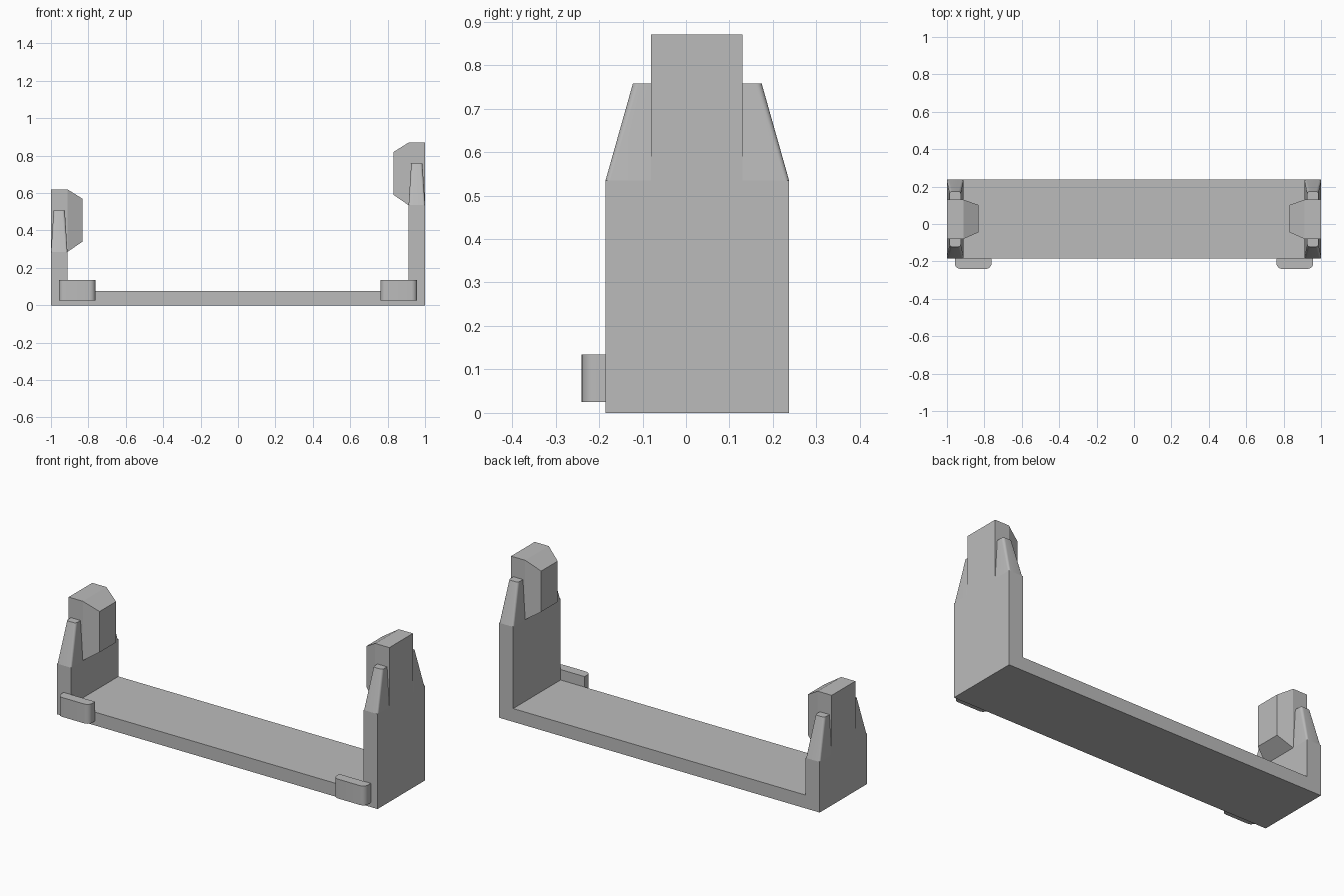
import bpy, bmesh
from math import cos, sin, pi

cube = bpy.data.objects.get("Cube")
if cube:
    bpy.data.objects.remove(cube)

FRONT, BACK = -0.185, 0.237
WALL = 0.088
PAD_FRONT, PAD_BACK = -0.08, 0.13

grey = bpy.data.materials.new("plain grey")
grey.use_nodes = True
grey.diffuse_color = (0.5, 0.5, 0.5, 1)
grey.node_tree.nodes["Principled BSDF"].inputs["Base Color"].default_value = (0.5, 0.5, 0.5, 1)


def loft(name, rings, smooth=False):
    """Skin closed rings of equal length and cap both ends."""
    bm = bmesh.new()
    rows = [[bm.verts.new(p) for p in ring] for ring in rings]
    n = len(rows[0])
    for a, b in zip(rows, rows[1:]):
        for i in range(n):
            j = (i + 1) % n
            bm.faces.new((a[i], a[j], b[j], b[i]))
    bm.faces.new(rows[0])
    bm.faces.new(rows[-1])
    bmesh.ops.recalc_face_normals(bm, faces=bm.faces)
    mesh = bpy.data.meshes.new(name)
    bm.to_mesh(mesh)
    bm.free()
    mesh.materials.append(grey)
    obj = bpy.data.objects.new(name, mesh)
    bpy.context.collection.objects.link(obj)
    if smooth:
        bpy.ops.object.select_all(action='DESELECT')
        obj.select_set(True)
        bpy.context.view_layer.objects.active = obj
        bpy.ops.object.shade_smooth_by_angle(angle=pi / 6)
    return obj


def rounded_outline(x0, x1, inner, outer, r, z, steps=6):
    """Rectangle in plan with the two corners on the outer side rounded."""
    s = 1 if outer > inner else -1
    pts = [(x0, inner, z)]
    for cx, start in ((x0 + r, pi), (x1 - r, pi / 2)):
        for k in range(steps + 1):
            a = start - k * pi / 2 / steps
            pts.append((cx + r * cos(a), outer + s * r * (sin(a) - 1), z))
    return pts + [(x1, inner, z)]


# Channel: floor with a low wall on the right and a high wall on the left
LOW, HIGH = 0.285, 0.535
profile = [(-1, 0), (1, 0), (1, HIGH), (1 - WALL, HIGH), (1 - WALL, 0.075),
           (WALL - 1, 0.075), (WALL - 1, LOW), (-1, LOW)]
loft("channel_frame", [[(x, y, z) for x, z in profile] for y in (FRONT, BACK)])


def pad_ring(x, y0, y1, z0, z1):
    return [(x, y0, z0), (x, y1, z0), (x, y1, z1), (x, y0, z1)]


for side, label, top in ((-1, "right", LOW), (1, "left", HIGH)):
    # Gripping pad: block flush with the wall, bevelled toward the middle
    z0, z1 = top, top + 0.335
    loft(label + "_pad", [
        pad_ring(side, PAD_FRONT, PAD_BACK, z0, z1),
        pad_ring(side * (1 - WALL), PAD_FRONT, PAD_BACK, z0, z1),
        pad_ring(side * 0.832, PAD_FRONT + 0.035, PAD_BACK - 0.028, z0 + 0.055, z1 - 0.05)])

    # Tapered prongs beside the pad
    centre = side * (1 - WALL / 2)
    for end, inner, low_y, high_y in (("front", PAD_FRONT, FRONT, -0.122),
                                      ("back", PAD_BACK, BACK, 0.174)):
        rings = [rounded_outline(centre - w, centre + w, inner, y, r, z)
                 for w, y, r, z in ((WALL / 2, low_y, 0.01, top),
                                    (0.03, high_y, 0.014, top + 0.223))]
        loft(f"{label}_{end}_prong", rings, smooth=True)

    # Tab with rounded front corners
    tab_x = side * 0.86
    loft(label + "_front_tab",
         [rounded_outline(tab_x - 0.098, tab_x + 0.098, FRONT, -0.24, 0.03, z)
          for z in (0.025, 0.134)], smooth=True)
